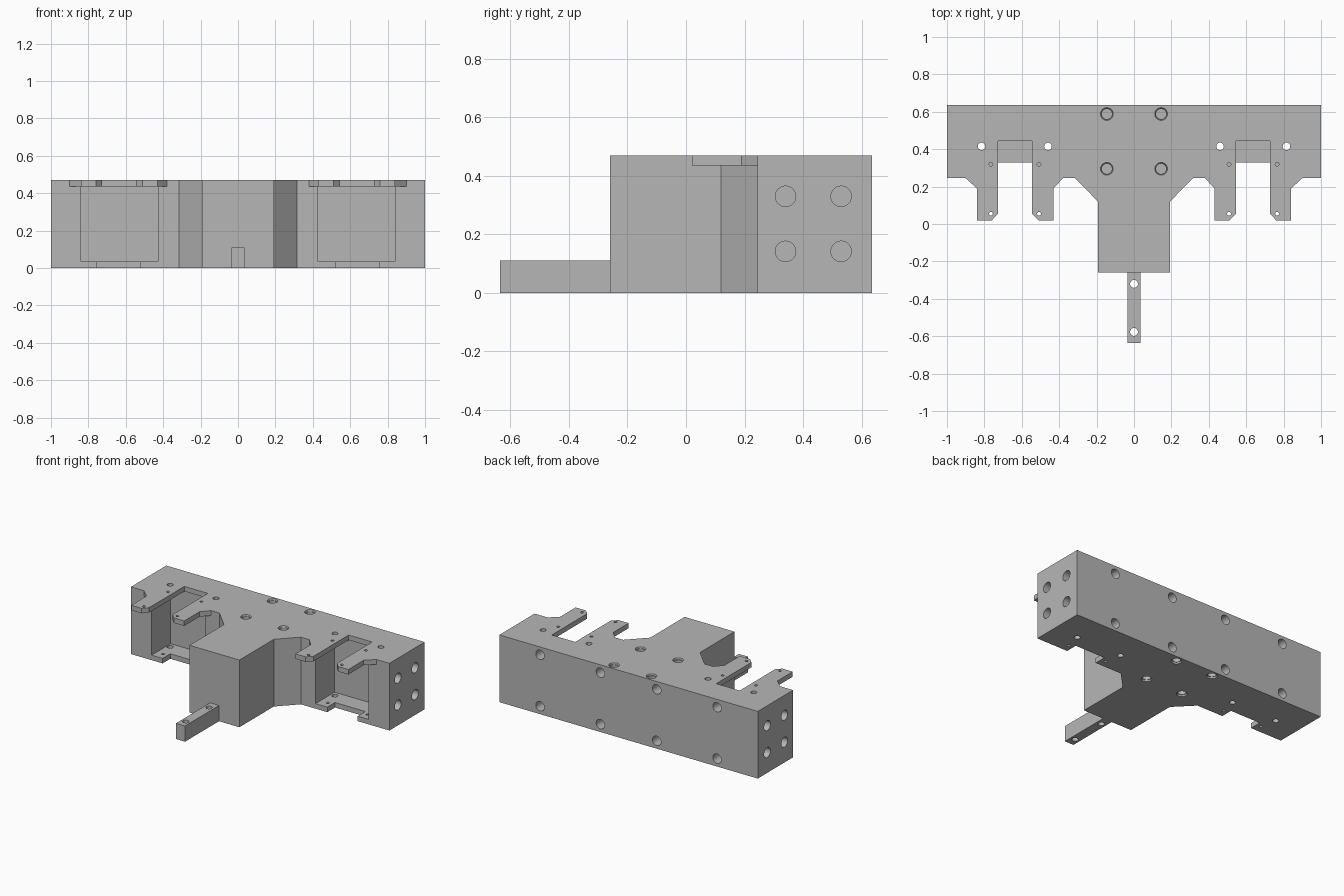
import bpy, bmesh
from mathutils import Matrix, Vector

cube = bpy.data.objects.get("Cube")
if cube:
    bpy.data.objects.remove(cube, do_unlink=True)

grey = bpy.data.materials.new("machined_grey")
grey.use_nodes = True
COLOUR = (0.47, 0.47, 0.47, 1)
grey.diffuse_color = COLOUR
grey.node_tree.nodes["Principled BSDF"].inputs["Base Color"].default_value = COLOUR

HEIGHT = 0.47
BACK = 0.635


def make_object(name, bm):
    bmesh.ops.recalc_face_normals(bm, faces=bm.faces)
    mesh = bpy.data.meshes.new(name)
    bm.to_mesh(mesh)
    bm.free()
    obj = bpy.data.objects.new(name, mesh)
    mesh.materials.append(grey)
    bpy.context.collection.objects.link(obj)
    return obj


def add_prism(bm, outline, z0, z1):
    face = bm.faces.new([bm.verts.new((x, y, z0)) for x, y in outline])
    result = bmesh.ops.extrude_face_region(bm, geom=[face])
    top = [v for v in result["geom"] if isinstance(v, bmesh.types.BMVert)]
    bmesh.ops.translate(bm, verts=top, vec=(0, 0, z1 - z0))


def add_box(bm, x0, x1, y0, y1, z0, z1):
    add_prism(bm, [(x0, y0), (x1, y0), (x1, y1), (x0, y1)], z0, z1)


def add_drill(bm, start, end, r0, r1=None):
    """Cylinder or cone between two points."""
    a, b = Vector(start), Vector(end)
    turn = (b - a).to_track_quat("Z", "Y").to_matrix().to_4x4()
    bmesh.ops.create_cone(bm, cap_ends=True, segments=28, radius1=r0,
                          radius2=r0 if r1 is None else r1, depth=(b - a).length,
                          matrix=Matrix.Translation((a + b) / 2) @ turn)


def cut(target, name, bm):
    cutter = make_object(name, bm)
    cutter.hide_render = True
    mod = target.modifiers.new(name, "BOOLEAN")
    mod.operation = "DIFFERENCE"
    mod.solver = "EXACT"
    mod.object = cutter
    bpy.context.view_layer.objects.active = target
    bpy.ops.object.modifier_apply(modifier=name)
    bpy.data.objects.remove(cutter, do_unlink=True)


# Main block: crossbar, stem with chamfered roots and clamp arms
half = [(0.193, -0.26), (0.193, 0.12), (0.315, 0.245), (0.38, 0.245), (0.43, 0.19),
        (0.43, 0.02), (0.51, 0.02), (0.545, 0.055), (0.727, 0.055), (0.76, 0.02),
        (0.84, 0.02), (0.84, 0.19), (0.9, 0.245), (1, 0.245), (1, BACK)]
bm = bmesh.new()
add_prism(bm, half + [(-x, y) for x, y in reversed(half)], 0, HEIGHT)
body = make_object("main_block", bm)


def both_sides(x0, x1):
    return [(x0, x1), (-x1, -x0)]


# Space below the arms, pockets behind them, then the plate slots
for name, span, y1, z0, z1 in [
        ("arm_clearance", (0.36, 0.92), 0.245, -0.1, 0.435),
        ("pocket", (0.428, 0.84), 0.455, 0.035, 0.435),
        ("top_slot", (0.545, 0.727), 0.445, 0.4, 0.6),
        ("floor_slot", (0.52, 0.755), 0.33, -0.1, 0.1)]:
    bm = bmesh.new()
    for x0, x1 in both_sides(*span):
        add_box(bm, x0, x1, -0.05, y1, z0, z1)
    cut(body, name, bm)

# Bolt holes in the ends, back, top and bottom, and pin holes in the plates
bm = bmesh.new()
rims = bmesh.new()
for s in (-1, 1):
    for y in (0.34, 0.53):
        for z in (0.142, 0.33):
            add_drill(bm, (s * 1.05, y, z), (s * 0.88, y, z), 0.035)
    for x in (0.218, 0.685):
        for z in (0.055, 0.415):
            add_drill(bm, (s * x, BACK + 0.05, z), (s * x, BACK - 0.1, z), 0.033)
    for y in (0.295, 0.588):
        x = s * 0.145
        for face, way in ((0, -1), (HEIGHT, 1)):
            add_drill(bm, (x, y, face + way * 0.05), (x, y, face - way * 0.12), 0.027)
            add_drill(rims, (x, y, face + way * 0.01), (x, y, face - way * 0.01),
                      0.037, 0.031)
    for x in (0.46, 0.815):
        add_drill(bm, (s * x, 0.415, -0.1), (s * x, 0.415, 0.6), 0.02)
    for x in (0.508, 0.765):
        for y in (0.055, 0.32):
            add_drill(bm, (s * x, y, 0.4), (s * x, y, 0.6), 0.01)
    for x in (0.485, 0.79):
        add_drill(bm, (s * x, 0.3, -0.1), (s * x, 0.3, 0.1), 0.01)
cut(body, "holes", bm)
cut(body, "hole_rims", rims)

# Front tongue with two through holes
bm = bmesh.new()
add_box(bm, -0.035, 0.035, -BACK, -0.26, 0, 0.11)
tongue = make_object("front_tongue", bm)
bm = bmesh.new()
for y in (-0.32, -0.577):
    add_drill(bm, (0, y, -0.1), (0, y, 0.2), 0.021)
cut(tongue, "tongue_holes", bm)

# Round hole walls, crisp edges
for obj in (body, tongue):
    bpy.ops.object.select_all(action="DESELECT")
    obj.select_set(True)
    bpy.context.view_layer.objects.active = obj
    bpy.ops.object.shade_smooth_by_angle()
